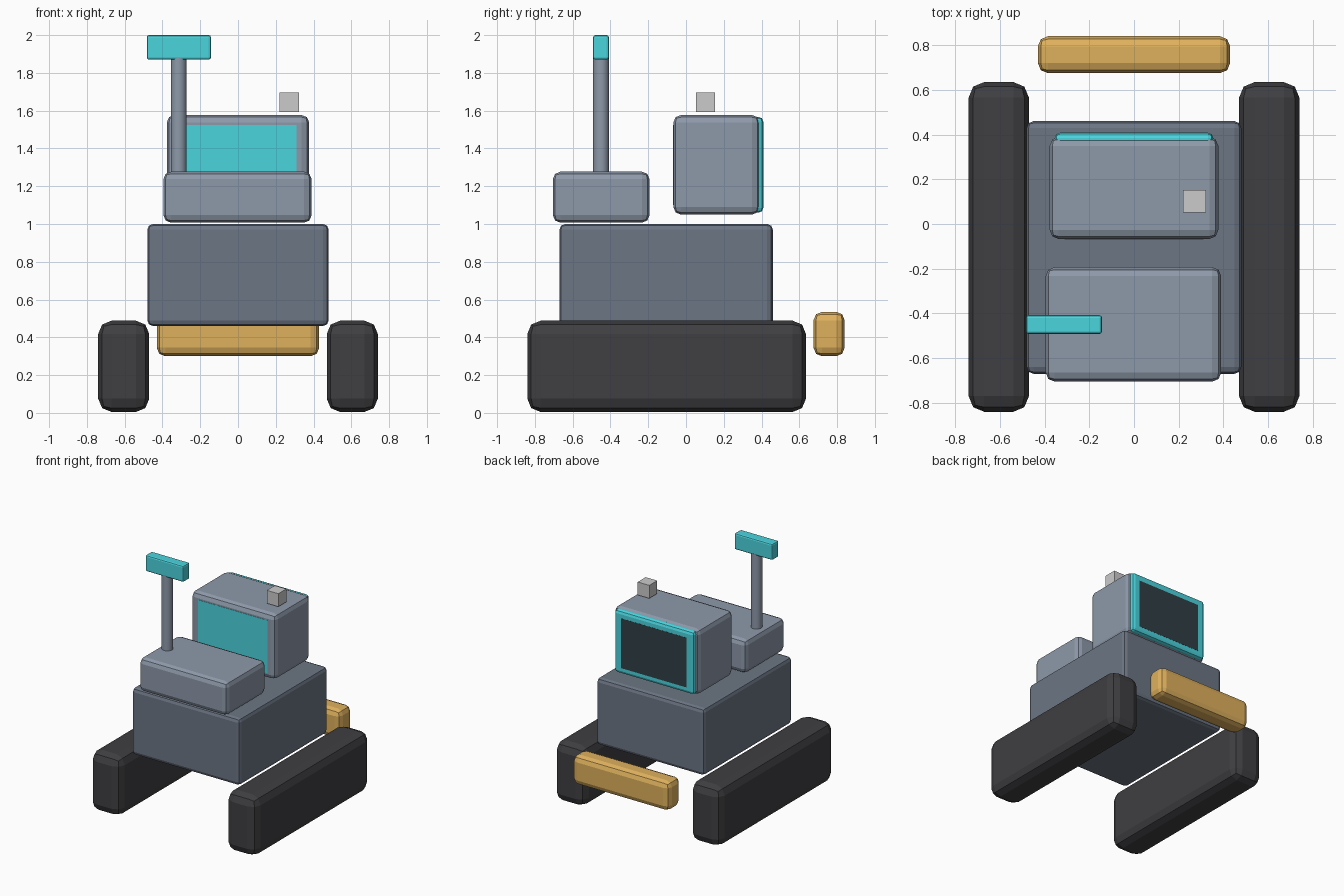
import bpy

if "Cube" in bpy.data.objects:
    bpy.data.objects.remove(bpy.data.objects["Cube"])


def colour(name, rgb):
    m = bpy.data.materials.new(name)
    m.diffuse_color = (*rgb, 1)
    m.use_nodes = True
    m.node_tree.nodes["Principled BSDF"].inputs["Base Color"].default_value = m.diffuse_color
    return m


RUBBER = colour("rubber", (0.05, 0.05, 0.055))
SLATE = colour("slate", (0.15, 0.18, 0.23))
STEEL = colour("steel", (0.27, 0.32, 0.40))
AMBER = colour("amber", (0.74, 0.44, 0.11))
CYAN = colour("cyan", (0.07, 0.66, 0.73))
DARK = colour("dark_glass", (0.03, 0.05, 0.06))


def box(name, x, y, z, mat=None, bevel=0.0):
    """Chamfered box given by its (min, max) extents on each axis."""
    spans = (x, y, z)
    bpy.ops.mesh.primitive_cube_add(size=1, location=[(a + b) / 2 for a, b in spans])
    ob = bpy.context.object
    ob.name = name
    ob.scale = [b - a for a, b in spans]
    bpy.ops.object.transform_apply(location=False, rotation=False, scale=True)
    if mat:
        ob.data.materials.append(mat)
    if bevel:
        mod = ob.modifiers.new("bevel", 'BEVEL')
        mod.width = bevel
        mod.segments = 2
    return ob


# Tracks on both sides
for side, label in ((-1, "left"), (1, "right")):
    x = sorted((side * 0.47, side * 0.74))
    box(label + "_track", x, (-0.84, 0.635), (0.005, 0.488), RUBBER, 0.07)

# Hull and bumper
box("hull", (-0.48, 0.48), (-0.67, 0.46), (0.46, 1.0), SLATE, 0.03)
box("bumper", (-0.43, 0.43), (0.675, 0.84), (0.30, 0.535), AMBER, 0.045)

# Equipment box
box("equipment_box", (-0.395, 0.39), (-0.705, -0.193), (1.007, 1.277), STEEL, 0.04)

# Cab with its windows
box("cab", (-0.377, 0.377), (-0.067, 0.39), (1.05, 1.577), STEEL, 0.04)
box("cab_window", (-0.355, 0.355), (0.35, 0.409), (1.06, 1.567), CYAN, 0.025)
box("window_inset", (-0.29, 0.29), (0.38, 0.41), (1.11, 1.51), DARK)
box("cab_panel", (-0.31, 0.31), (-0.069, -0.03), (1.10, 1.525), CYAN)

# Beacon above the cab
box("beacon", (0.22, 0.323), (0.052, 0.153), (1.592, 1.697))

# Mast and sensor head
bpy.ops.mesh.primitive_cylinder_add(vertices=24, radius=0.042, depth=0.64,
                                    location=(-0.314, -0.45, 1.56))
mast = bpy.context.object
mast.name = "mast"
mast.data.materials.append(STEEL)
bpy.ops.object.shade_smooth_by_angle()
box("sensor_head", (-0.483, -0.143), (-0.492, -0.408), (1.87, 2.0), CYAN, 0.012)
